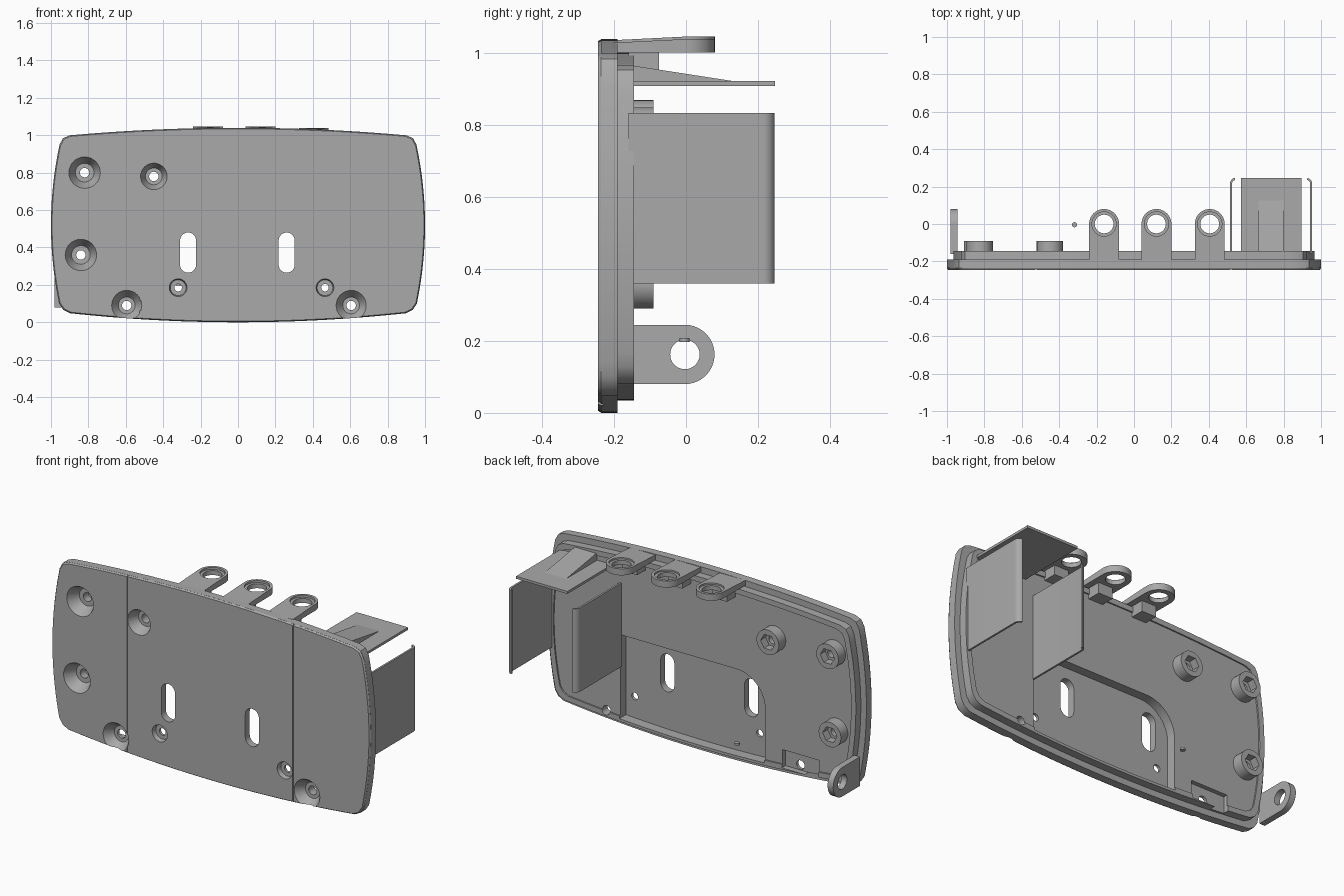
import bpy, bmesh
from math import sin, cos, pi, radians
from mathutils import Vector

if "Cube" in bpy.data.objects:
    bpy.data.objects.remove(bpy.data.objects["Cube"])

grey = bpy.data.materials.new("plain grey")
grey.use_nodes = True
grey.diffuse_color = (0.4, 0.4, 0.4, 1)
grey.node_tree.nodes["Principled BSDF"].inputs["Base Color"].default_value = (0.4, 0.4, 0.4, 1)

PLACE = {"X": lambda u, v, d: (d, u, v),
         "Y": lambda u, v, d: (u, d, v),
         "Z": lambda u, v, d: (u, v, d)}


def loft(name, ring_a, ring_b, axis, a, b):
    """Closed solid between two matching outlines lying across an axis."""
    bm = bmesh.new()
    ra = [bm.verts.new(PLACE[axis](u, v, a)) for u, v in ring_a]
    rb = [bm.verts.new(PLACE[axis](u, v, b)) for u, v in ring_b]
    bm.faces.new(ra)
    bm.faces.new(rb)
    n = len(ra)
    for i in range(n):
        j = (i + 1) % n
        bm.faces.new((ra[i], ra[j], rb[j], rb[i]))
    bmesh.ops.recalc_face_normals(bm, faces=bm.faces)
    mesh = bpy.data.meshes.new(name)
    bm.to_mesh(mesh)
    bm.free()
    mesh.materials.append(grey)
    ob = bpy.data.objects.new(name, mesh)
    bpy.context.collection.objects.link(ob)
    return ob


def prism(name, ring, axis, a, b):
    return loft(name, ring, ring, axis, a, b)


def arc(cu, cv, r, start, end, n=12):
    return [(cu + r * cos(radians(start + (end - start) * i / n)),
             cv + r * sin(radians(start + (end - start) * i / n))) for i in range(n + 1)]


def circle(cu, cv, r, n=32):
    return arc(cu, cv, r, 0, 360 - 360 / n, n - 1)


def rect(u0, u1, v0, v1):
    return [(u0, v0), (u1, v0), (u1, v1), (u0, v1)]


def combine(ob, tool, mode="DIFFERENCE"):
    mod = ob.modifiers.new("shape", "BOOLEAN")
    mod.operation, mod.solver, mod.object = mode, "EXACT", tool
    bpy.context.view_layer.objects.active = ob
    bpy.ops.object.modifier_apply(modifier=mod.name)
    bpy.data.objects.remove(tool)


def outline(inset):
    """Bowed rounded rectangle of the cover, shrunk by an inset."""
    xs = [-0.9 + 1.8 * i / 36 for i in range(37)]
    zs = [0.1 + 0.85 * i / 20 for i in range(21)]
    bulge = lambda z: 1 - 0.05 * ((z - 0.52) / 0.45) ** 2
    pts = [(x, 0.06 * x * x) for x in xs] + [(0.935, 0.067)]
    pts += [(bulge(z), z) for z in zs] + [(0.935, 0.985)]
    pts += [(x, 1.04 - 0.05 * x * x) for x in reversed(xs)] + [(-0.935, 0.985)]
    pts += [(-bulge(z), z) for z in reversed(zs)] + [(-0.935, 0.067)]
    return [(x * (1 - inset), 0.52 + (z - 0.52) * (1 - inset / 0.52)) for x, z in pts]


BACK = -0.145
# Cover plate: softened front flange with a stepped lip behind it
cover = loft("cover_plate", outline(0.006), outline(0), "Y", -0.245, -0.235)
combine(cover, prism("body", outline(0), "Y", -0.236, -0.19), "UNION")
combine(cover, prism("lip", outline(0.035), "Y", -0.22, BACK), "UNION")

# Rear recesses: shallow upper area, screw area and deep slotted pocket
combine(cover, prism("cut", outline(0.065), "Y", -0.153, -0.1))
screw_area = ([(-0.3, 0.5), (-0.3, 0.72)] + arc(-0.36, 0.71, 0.06, 0, 90)
              + [(-0.8, 0.77), (-0.8, 0.3)] + arc(-0.72, 0.29, 0.08, 180, 270)
              + [(-0.38, 0.21), (-0.38, 0.5)])
combine(cover, prism("cut", screw_area, "Y", -0.18, -0.1))
floor_edge = [(-0.39 + 0.91 * i / 16, 0.05 + 0.06 * (-0.39 + 0.91 * i / 16) ** 2) for i in range(17)]
pocket = floor_edge + [(0.52, 0.54)] + arc(-0.21, 0.36, 0.18, 90, 180)
combine(cover, prism("cut", pocket, "Y", -0.205, -0.1))
combine(cover, prism("cut", rect(-0.73, -0.5, 0.06, 0.16), "Y", -0.178, -0.1))

# Screw bosses with hexagonal sockets
for x, z in ((-0.825, 0.8), (-0.84, 0.36), (-0.45, 0.78)):
    combine(cover, prism("boss", circle(x, z, 0.07), "Y", -0.2, -0.09), "UNION")
    combine(cover, prism("cut", circle(x, z, 0.045, 6), "Y", -0.135, -0.05))

# Tapered screw holes through the front: x, z, outer, inner, bore, floor
for x, z, outer, inner, bore, floor in (
        (-0.82, 0.8, 0.085, 0.05, 0.025, -0.18), (-0.84, 0.36, 0.085, 0.05, 0.025, -0.18),
        (-0.45, 0.78, 0.072, 0.045, 0.025, -0.185), (-0.595, 0.09, 0.082, 0.045, 0.025, -0.195),
        (0.605, 0.09, 0.082, 0.045, 0.025, -0.195), (-0.32, 0.185, 0.048, 0.042, 0.02, -0.22),
        (0.465, 0.185, 0.048, 0.042, 0.02, -0.22)):
    combine(cover, loft("cut", circle(x, z, outer), circle(x, z, inner), "Y", -0.247, floor))
    combine(cover, prism("cut", circle(x, z, bore), "Y", -0.26, -0.05))

# Long slots and fine seams on the front
for x in (-0.267, 0.26):
    slot = arc(x, 0.437, 0.043, 0, 180) + arc(x, 0.308, 0.043, 180, 360)
    combine(cover, prism("cut", slot, "Y", -0.3, -0.05))
for x in (-0.524, 0.518):
    combine(cover, prism("cut", rect(x - 0.003, x + 0.003, -0.1, 1.1), "Y", -0.26, -0.239))

parts = [cover]

# Eyelet tabs along the top, each with a support block
for i, (x, top) in enumerate(((-0.16, 1.047), (0.12, 1.047), (0.405, 1.04))):
    shape = [(x - 0.08, -0.2), (x + 0.08, -0.2)] + arc(x, 0, 0.08, 0, 180, 20)
    tab = prism(f"top_eyelet_{i + 1}", shape, "Z", top - 0.037, top)
    for v in tab.data.vertices:
        if v.co.z > top - 0.01:
            v.co.z -= 0.05 * max(0, -v.co.y)
    combine(tab, prism("cut", circle(x, 0, 0.065), "Z", top - 0.012, top + 0.1))
    combine(tab, prism("cut", circle(x, 0, 0.05), "Z", 0.9, 1.1))
    parts += [tab, prism(f"eyelet_support_{i + 1}", rect(x - 0.045, x + 0.045, -0.16, -0.075),
                         "Z", 0.95, top - 0.03)]

# Side ear with a hole
ear = prism("side_ear", [(-0.16, 0.245), (-0.16, 0.08)] + arc(-0.003, 0.1625, 0.0825, -90, 90, 20),
            "X", -0.98, -0.945)
combine(ear, prism("cut", circle(-0.003, 0.1625, 0.041), "X", -1.1, -0.8))
parts.append(ear)

# Two thin side walls whose rear edges curl toward each other
for name, x, s in (("inner_wall", 0.513, 1), ("outer_wall", 0.953, -1)):
    t, r = 0.011, 0.032
    outer_edge = [(x + s * (r - r * cos(a * pi / 16)), 0.215 + r * sin(a * pi / 16)) for a in range(8)]
    inner_edge = [(x + s * (r - (r - t) * cos(a * pi / 16)), 0.215 + (r - t) * sin(a * pi / 16))
                  for a in range(8)]
    ring = [(x, -0.16)] + outer_edge + inner_edge[::-1] + [(x + s * t, -0.16)]
    parts.append(prism(name, ring, "Z", 0.36, 0.835))

# Rear shelf with a tapering wedge rib
parts.append(prism("rear_shelf", rect(0.572, 0.895, -0.16, 0.247), "Z", 0.91, 0.924))
parts.append(prism("shelf_wedge", [(-0.16, 0.915), (0.125, 0.915), (0.125, 0.924), (-0.16, 0.968)],
                   "X", 0.665, 0.8))

# Small loose pin
parts.append(prism("small_pin", circle(-0.318, -0.004, 0.014, 16), "Z", 0.197, 0.209))

# Smooth the curved walls and keep crisp edges
bpy.ops.object.select_all(action="DESELECT")
for ob in parts:
    ob.select_set(True)
bpy.context.view_layer.objects.active = cover
bpy.ops.object.shade_smooth_by_angle(angle=radians(30))
